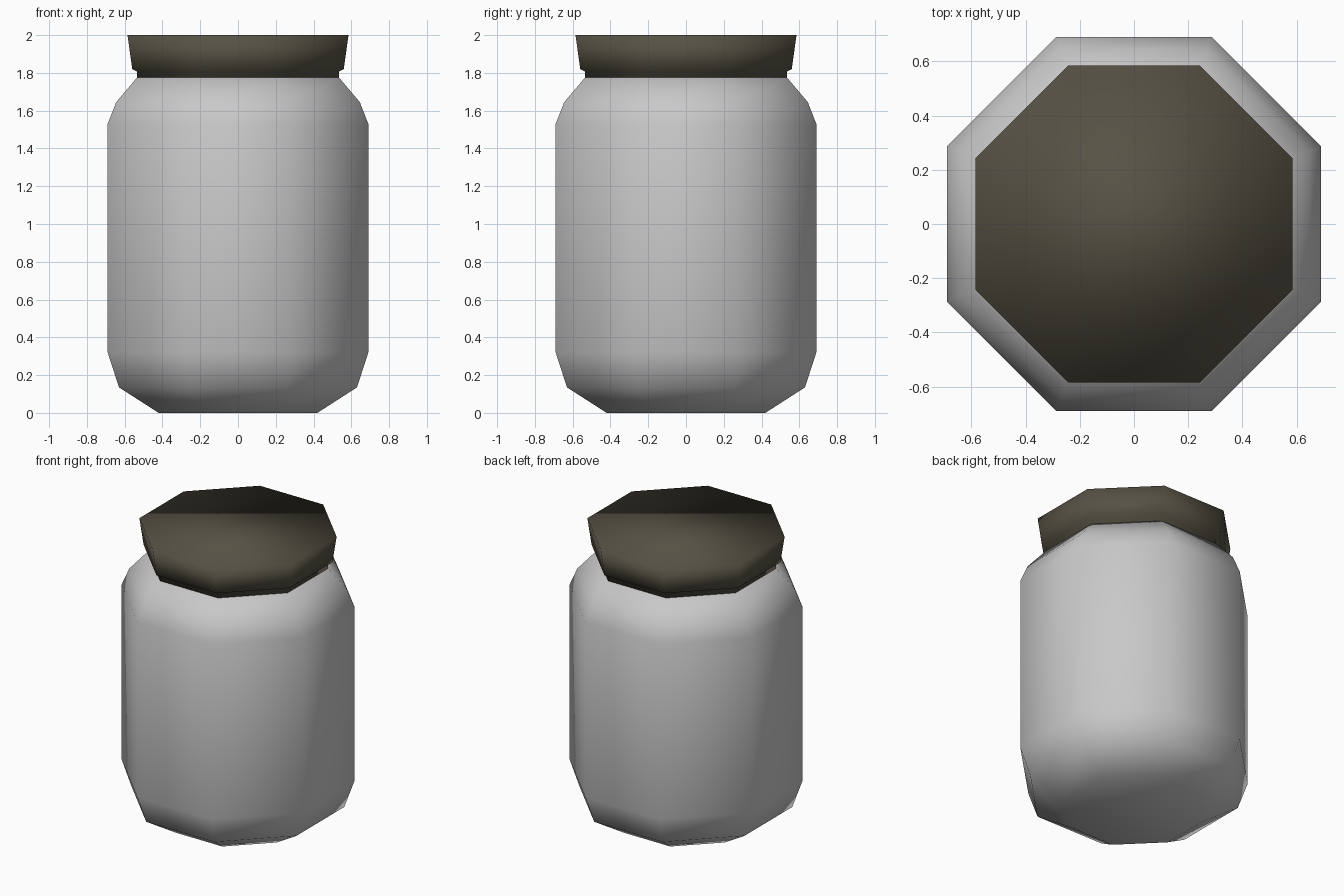
import bpy, bmesh, math

if "Cube" in bpy.data.objects:
    bpy.data.objects.remove(bpy.data.objects["Cube"])

SIDES = 8


def material(name, rgb):
    m = bpy.data.materials.new(name)
    m.diffuse_color = (*rgb, 1.0)
    m.use_nodes = True
    m.node_tree.nodes["Principled BSDF"].inputs["Base Color"].default_value = m.diffuse_color
    return m


def lathe(name, profile, mat):
    """Octagonal lathe; profile gives (distance to flat side, height)."""
    bm = bmesh.new()
    rings = []
    for apothem, z in profile:
        r = apothem / math.cos(math.pi / SIDES)
        rings.append([bm.verts.new((r * math.cos((i + 0.5) * math.tau / SIDES),
                                    r * math.sin((i + 0.5) * math.tau / SIDES), z))
                      for i in range(SIDES)])
    for a, b in zip(rings, rings[1:]):
        for i in range(SIDES):
            j = (i + 1) % SIDES
            bm.faces.new((a[i], a[j], b[j], b[i]))
    bm.faces.new(rings[0][::-1])
    bm.faces.new(rings[-1])
    for f in bm.faces:
        f.smooth = True
    me = bpy.data.meshes.new(name)
    bm.to_mesh(me)
    bm.free()
    me.materials.append(mat)
    ob = bpy.data.objects.new(name, me)
    bpy.context.collection.objects.link(ob)
    return ob


glass = material("pale grey glass", (0.58, 0.58, 0.58))
metal = material("dark olive brown", (0.095, 0.083, 0.058))

# Jar body with chamfered base and shoulder
lathe("jar_body", [(0.42, 0), (0.63, 0.135), (0.69, 0.32), (0.69, 1.53),
                   (0.645, 1.645), (0.535, 1.775)], glass)

# Lid with narrow neck ring and flared rim
lathe("lid", [(0.535, 1.775), (0.535, 1.808), (0.56, 1.82), (0.585, 2.0)], metal)
